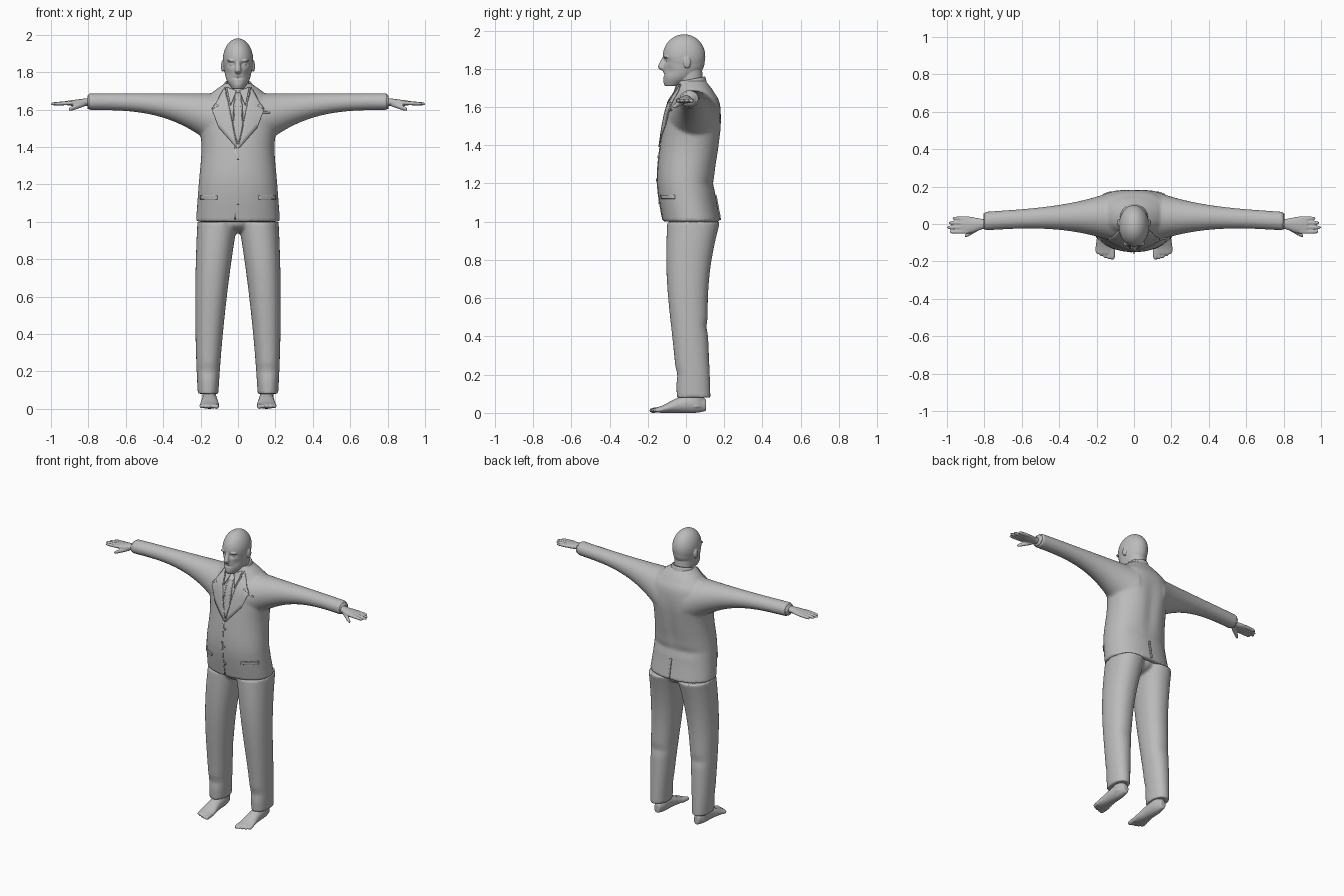
import bpy, bmesh, math
from mathutils import Vector, Matrix
from mathutils.bvhtree import BVHTree

if "Cube" in bpy.data.objects:
    bpy.data.objects.remove(bpy.data.objects["Cube"], do_unlink=True)

shade = (.5, .5, .5, 1)
grey = bpy.data.materials.new("plain grey")
grey.use_nodes = True
grey.diffuse_color = shade
grey.node_tree.nodes["Principled BSDF"].inputs["Base Color"].default_value = shade

MIDDLE, BOTH = (1,), (1, -1)
AXES = {"x": (0, 1, 2), "y": (1, 0, 2), "z": (2, 0, 1)}


def smooth_rings(rings, steps=5):
    """Catmull-Rom interpolation between cross-sections."""
    last = len(rings) - 1
    result = []
    for i in range(last):
        before, start, end, after = (Vector(rings[min(max(i + k, 0), last)]) for k in range(-1, 3))
        for step in range(steps):
            t = step / steps
            leave, arrive = (end - before) / 2, (after - start) / 2
            ease = t * t * (3 - 2 * t)
            result.append(start.lerp(end, ease) + leave * t * (1 - t) ** 2 - arrive * t * t * (1 - t))
    return result + [Vector(rings[last])]


def loft(bm, rings, axis="z", sides=MIDDLE, segments=40, power=2):
    """Each ring holds position, two centre coordinates and two radii."""
    along, across, upward = AXES[axis]
    for side in sides:
        loops = []
        for position, centre_u, centre_v, radius_u, radius_v in smooth_rings(rings):
            loop = []
            for k in range(segments):
                angle = math.tau * k / segments
                c, s = math.cos(angle), math.sin(angle)
                point = Vector()
                point[along] = position
                point[across] = centre_u + radius_u * math.copysign(abs(c) ** (2 / power), c)
                point[upward] = centre_v + radius_v * math.copysign(abs(s) ** (2 / power), s)
                point.x *= side
                loop.append(bm.verts.new(point))
            loops.append(loop)
        for lower, upper in zip(loops, loops[1:]):
            for k in range(segments):
                bm.faces.new((lower[k], lower[k - 1], upper[k - 1], upper[k]))
        bm.faces.new(loops[0])
        bm.faces.new(loops[-1])


def column(x, *rows):
    """Rings that share one sideways centre."""
    return [(position, x, centre, width, depth) for position, centre, width, depth in rows]


def digit(bm, root, tip, radius, axis):
    """Tapered finger or toe, on both sides."""
    along, across, upward = AXES[axis]
    rings = []
    for t, scale in ((0, 1), (.8, .9), (1, .4)):
        p = Vector(root).lerp(Vector(tip), t)
        rings.append((p[along], p[across], p[upward], radius * scale, radius * scale))
    loft(bm, rings, axis, BOTH, 12)


def ball(bm, centre, radii, sides=BOTH):
    x, y, z = centre
    for side in sides:
        place = Matrix.Translation((x * side, y, z)) @ Matrix.Diagonal((*radii, 1))
        bmesh.ops.create_uvsphere(bm, u_segments=64, v_segments=48, radius=1, matrix=place)


def push(bm, centre, radii, move, sides=BOTH):
    """Soft sculpting dab along y."""
    x, y, z = centre
    for side in sides:
        middle = Vector((x * side, y, z))
        for vert in bm.verts:
            offset = vert.co - middle
            vert.co.y += move * math.exp(-sum((o / r) ** 2 for o, r in zip(offset, radii)))


def part(name, bm, voxel=0):
    bmesh.ops.recalc_face_normals(bm, faces=bm.faces)
    for face in bm.faces:
        face.smooth = True
    mesh = bpy.data.meshes.new(name)
    bm.to_mesh(mesh)
    bm.free()
    mesh.materials.append(grey)
    ob = bpy.data.objects.new(name, mesh)
    bpy.context.collection.objects.link(ob)
    if voxel:
        blend = ob.modifiers.new("blend", "REMESH")
        blend.mode = "VOXEL"
        blend.voxel_size = voxel
        blend.use_smooth_shade = True
        relax = ob.modifiers.new("relax", "SMOOTH")
        relax.iterations = 3
    return ob


# Jacket: body and tapering sleeves blended into one surface
bm = bmesh.new()
loft(bm, column(0, (1, .03, .225, .15), (1.2, 0, .21, .15), (1.4, .02, .195, .155), (1.6, .04, .21, .14),
                (1.68, .045, .15, .1), (1.74, .03, .07, .07)), segments=64, power=2.2)
push(bm, (0, .18, 1.35), (.04, .1, .15), -.01, MIDDLE)
push(bm, (.1, .17, 1.5), (.07, .1, .08), .008)
push(bm, (.1, .15, 1.2), (.1, .1, .02), -.008)
sleeve = []
for i in range(9):
    t = i / 8
    fullness = (1 - t) ** 3
    height = .045 + .11 * fullness
    sleeve.append((.1 + .7 * t, .04 - .025 * t * t, 1.687 - height, .05 + .09 * fullness, height))
loft(bm, sleeve, "x", BOTH)
jacket = part("jacket", bm, .009)

# Trousers: legs widen and close together towards the seat
bm = bmesh.new()
leg = []
for i in range(9):
    t = i / 8
    leg.append((.08 + .92 * t, .16 - .05 * t * t, .04 - .03 * math.sin(math.pi * t ** 1.5),
                .055 + .052 * t, .088 + .05 * t * t))
loft(bm, leg, sides=BOTH, power=2.2)
ball(bm, (0, .03, 1), (.1, .12, .06), MIDDLE)
push(bm, (.15, .13, .45), (.1, .06, .03), -.008)
push(bm, (.15, -.05, .2), (.1, .06, .03), .008)
part("trousers", bm, .009)

# Feet: ankle, sole and five toes
bm = bmesh.new()
loft(bm, column(.155, (.03, .05, .035, .045), (.16, .04, .035, .045)), sides=BOTH)
loft(bm, column(.152, (.105, .04, .02, .03), (.05, .05, .037, .05), (-.04, .04, .043, .04),
                (-.12, .02, .052, .02), (-.16, .015, .045, .012)), "y", BOTH)
for i in range(5):
    x = .115 + .02 * i
    digit(bm, (x, -.12, .018), (x, -.19 + .002 * i * i, .012), .011 if i else .015, "y")
part("feet", bm, .005)

# Hands: palm, four fingers and thumb
bm = bmesh.new()
loft(bm, [(.76, .01, 1.64, .03, .024), (.81, 0, 1.64, .028, .02), (.88, -.005, 1.635, .045, .016),
          (.925, -.005, 1.635, .04, .01)], "x", BOTH)
for i, reach in enumerate((.97, .99, 1, .985)):
    y = .03 - .024 * i
    digit(bm, (.89, y, 1.635), (reach, y, 1.63), .011, "x")
digit(bm, (.82, -.015, 1.63), (.905, -.065, 1.6), .014, "x")
part("hands", bm, .005)

# Shirt cuffs and tilted shirt collar
bm = bmesh.new()
loft(bm, [(.78, .014, 1.64, .043, .037), (.805, .014, 1.64, .042, .036)], "x", BOTH)
part("shirt_cuffs", bm)
bm = bmesh.new()
loft(bm, column(0, (1.68, .03, .09, .085), (1.735, .027, .073, .074), (1.738, .027, .066, .068)))
for vert in bm.verts:
    vert.co.z += vert.co.y / 5
part("collar", bm)

# Head: skull and jaw sculpted with dabs
bm = bmesh.new()
ball(bm, (0, -.01, 1.865), (.081, .111, .115), MIDDLE)
loft(bm, column(0, (1.71, -.07, .03, .04), (1.75, -.04, .058, .077), (1.8, -.015, .072, .104),
                (1.86, -.01, .08, .11)), segments=80)
push(bm, (.032, -.11, 1.842), (.02, .04, .013), .016)
push(bm, (.05, -.09, 1.79), (.02, .04, .025), .008)
push(bm, (0, -.12, 1.768), (.025, .03, .005), .008, MIDDLE)
push(bm, (0, -.12, 1.73), (.025, .03, .014), -.005, MIDDLE)

# Neck, nose, brows, eyes and ears
loft(bm, column(0, (1.62, .035, .06, .06), (1.82, .015, .06, .068)))
loft(bm, column(0, (1.79, -.113, .012, .012), (1.81, -.122, .018, .025), (1.86, -.112, .009, .011)))
ball(bm, (.033, -.104, 1.861), (.026, .014, .007))
ball(bm, (.032, -.091, 1.842), (.014, .014, .011))
ball(bm, (.082, .006, 1.832), (.009, .019, .031))
part("head", bm, .004)

# Tailoring details: thin plates laid on the jacket surface
bpy.context.view_layer.update()
surface = BVHTree.FromObject(jacket, bpy.context.evaluated_depsgraph_get())


def plate(name, outline, sides=MIDDLE, lift=.003, front=-1):
    bm = bmesh.new()
    for side in sides:
        bm.faces.new([bm.verts.new((x * side, front, z)) for x, z in outline])
    bmesh.ops.triangulate(bm, faces=bm.faces)
    bmesh.ops.subdivide_edges(bm, edges=bm.edges, cuts=7, use_grid_fill=True)
    for vert in bm.verts:
        hit = surface.ray_cast(vert.co, Vector((0, -front, 0)))[0] or surface.find_nearest(vert.co)[0]
        vert.co.y = hit.y + front * lift
    thickness = part(name, bm).modifiers.new("thickness", "SOLIDIFY")
    thickness.thickness = .007
    thickness.offset = 0


def strip(left, right, bottom, top):
    return [(left, bottom), (right, bottom), (right, top), (left, top)]


plate("lapels", [(.07, 1.72), (.12, 1.63), (.1, 1.62), (.14, 1.6), (.1, 1.5), (.003, 1.39), (.05, 1.62)], BOTH, .005)
plate("shirt_collar_points", [(.008, 1.7), (.06, 1.72), (.04, 1.62)], BOTH, .006)
plate("tie", [(-.016, 1.69), (.016, 1.69), (.01, 1.65), (.026, 1.52), (0, 1.41), (-.026, 1.52), (-.01, 1.65)])
plate("pocket_flaps", strip(.11, .2, 1.12, 1.14), BOTH)
plate("breast_pocket", strip(.13, .17, 1.58, 1.59))
plate("front_edge", strip(-.018, -.01, 1.01, 1.4), lift=0)
plate("back_vent", strip(0, .012, 1.01, 1.14), front=1)
for i in range(3):
    height = 1.34 - .12 * i
    plate(f"button_{i}", strip(-.006, .006, height - .006, height + .006))
